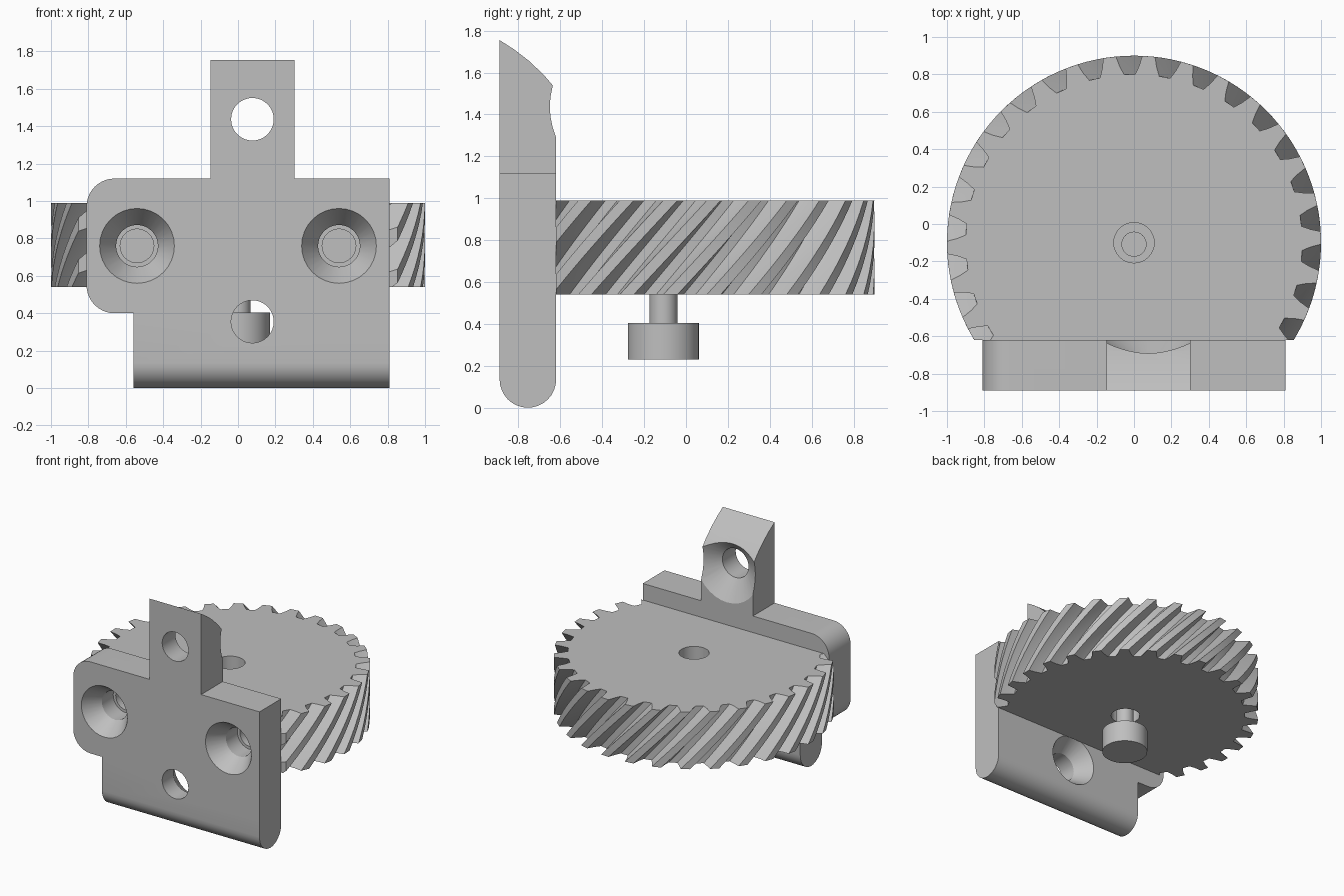
import bpy, bmesh, math
from math import sin, cos, pi, radians
from mathutils import Matrix, Vector

if "Cube" in bpy.data.objects:
    bpy.data.objects.remove(bpy.data.objects["Cube"], do_unlink=True)

grey = bpy.data.materials.new("plain grey")
grey.use_nodes = True
GREY = (0.52, 0.52, 0.52, 1)
grey.diffuse_color = GREY
grey.node_tree.nodes["Principled BSDF"].inputs["Base Color"].default_value = GREY

FRONT, BACK = -0.89, -0.62
GEAR_Y, GEAR_LOW, GEAR_TOP = -0.1, 0.54, 0.99


def finish(name, bm):
    bmesh.ops.recalc_face_normals(bm, faces=bm.faces[:])
    mesh = bpy.data.meshes.new(name)
    bm.to_mesh(mesh)
    bm.free()
    mesh.materials.append(grey)
    obj = bpy.data.objects.new(name, mesh)
    bpy.context.collection.objects.link(obj)
    return obj


def prism(name, points, axis, a, b):
    """Extrude a 2D outline along x or y from a to b."""
    def place(p, t):
        return (t, p[0], p[1]) if axis == "x" else (p[0], t, p[1])
    bm = bmesh.new()
    ends = [[bm.verts.new(place(p, t)) for p in points] for t in (a, b)]
    for end in ends:
        bm.faces.new(end)
    n = len(points)
    for i in range(n):
        j = (i + 1) % n
        bm.faces.new((ends[0][i], ends[0][j], ends[1][j], ends[1][i]))
    return finish(name, bm)


def lathe(name, profile, origin, axis="z", sides=32):
    """Closed solid of revolution; profile holds (radius, distance along axis)."""
    bm = bmesh.new()
    rings = [[bm.verts.new((r * cos(2 * pi * i / sides), r * sin(2 * pi * i / sides), h))
              for i in range(sides)] for r, h in profile]
    bm.faces.new(rings[0])
    bm.faces.new(rings[-1])
    for low, high in zip(rings, rings[1:]):
        for i in range(sides):
            j = (i + 1) % sides
            bm.faces.new((low[i], low[j], high[j], high[i]))
    if axis == "y":
        bm.transform(Matrix.Rotation(-pi / 2, 4, "X"))
    bm.transform(Matrix.Translation(Vector(origin)))
    return finish(name, bm)


def combine(obj, other, operation="DIFFERENCE"):
    other.hide_render = True
    mod = obj.modifiers.new("cut", "BOOLEAN")
    mod.operation, mod.object, mod.solver = operation, other, "EXACT"
    bpy.context.view_layer.objects.active = obj
    bpy.ops.object.modifier_apply(modifier=mod.name)
    bpy.data.objects.remove(other, do_unlink=True)


def arc(cx, cz, r, start, end, steps=10):
    angles = [radians(start + (end - start) * i / steps) for i in range(steps + 1)]
    return [(cx + r * cos(a), cz + r * sin(a)) for a in angles]


def smooth(obj):
    bpy.ops.object.select_all(action="DESELECT")
    obj.select_set(True)
    bpy.context.view_layer.objects.active = obj
    bpy.ops.object.shade_smooth_by_angle(angle=radians(25))


# Mounting plate: stepped outline trimmed to a rounded lower edge
outline = ([(0.81, -0.1), (0.81, 1.12)] + arc(-0.66, 0.97, 0.15, 90, 180)
           + arc(-0.66, 0.55, 0.15, 180, 270) + [(-0.56, 0.4), (-0.56, -0.1)])
plate = prism("mounting_plate", outline, "y", FRONT, BACK)
half = (BACK - FRONT) / 2
side = [(BACK, 1.5), (FRONT, 1.5)] + arc((FRONT + BACK) / 2, half, half, 180, 360, 16)
combine(plate, prism("rounded_edge", side, "x", -1, 1), "INTERSECT")

# Upright tab with a sloping, slightly bowed top
tab = [(FRONT, 0.9), (FRONT, 1.755), (-0.82, 1.71), (-0.75, 1.656),
       (-0.68, 1.59), (BACK, 1.52), (BACK, 0.9)]
combine(plate, prism("upright_tab", tab, "x", -0.148, 0.302), "UNION")

# Countersunk holes: two opening to the front, two to the back
for x in (-0.54, 0.54):
    combine(plate, lathe("front_countersink",
            [(0.214, -0.02), (0.2, 0), (0.112, 0.13), (0.112, 0.4)],
            (x, FRONT, 0.76), "y"))
combine(plate, lathe("tab_countersink",
        [(0.114, -0.1), (0.114, 0.165), (0.27, 0.27), (0.3, 0.29)],
        (0.077, FRONT, 1.437), "y"))
combine(plate, lathe("lower_countersink",
        [(0.114, -0.1), (0.114, 0.14), (0.2, 0.27), (0.213, 0.29)],
        (0.077, FRONT, 0.355), "y"))
smooth(plate)

# Helical gear: one tooth outline repeated round, twisted through the layers
TEETH, LAYERS, TWIST = 30, 8, 0.42
pitch = 2 * pi / TEETH
tooth = [(-0.072, 0.9), (-0.05, 0.945), (-0.034, 1.0),
         (0.034, 1.0), (0.05, 0.945), (0.072, 0.9)]
bm = bmesh.new()
rings = []
for k in range(LAYERS + 1):
    t = k / LAYERS
    turn = radians(91.5) + pitch / 2 + (t - 1) * TWIST
    z = GEAR_LOW + t * (GEAR_TOP - GEAR_LOW)
    rings.append([bm.verts.new((r * cos(turn + n * pitch + a),
                                GEAR_Y + r * sin(turn + n * pitch + a), z))
                  for n in range(TEETH) for a, r in tooth])
bm.faces.new(rings[0])
bm.faces.new(rings[-1])
for low, high in zip(rings, rings[1:]):
    for i in range(len(low)):
        j = (i + 1) % len(low)
        bm.faces.new((low[i], low[j], high[j], high[i]))
gear = finish("helical_gear", bm)

# Flat on the gear where it meets the plate, axle bore and screw pilot holes
flat = [(-1.5, 0.2), (BACK, 0.2), (BACK, 1.3), (-1.5, 1.3)]
combine(gear, prism("flat_cutter", flat, "x", -1.2, 1.2))
combine(gear, lathe("axle_bore", [(0.108, 0.3), (0.108, 1.2)], (0, GEAR_Y, 0)))
for x in (-0.54, 0.54):
    combine(gear, lathe("pilot_hole", [(0.09, -0.1), (0.09, 0.2)], (x, BACK, 0.76), "y"))
smooth(gear)

# Axle pin with a wide round head below the gear
pin = lathe("axle_pin", [(0.17, 0.23), (0.17, 0.405), (0.067, 0.405), (0.067, 0.72)],
            (0, GEAR_Y - 0.008, 0))
smooth(pin)
